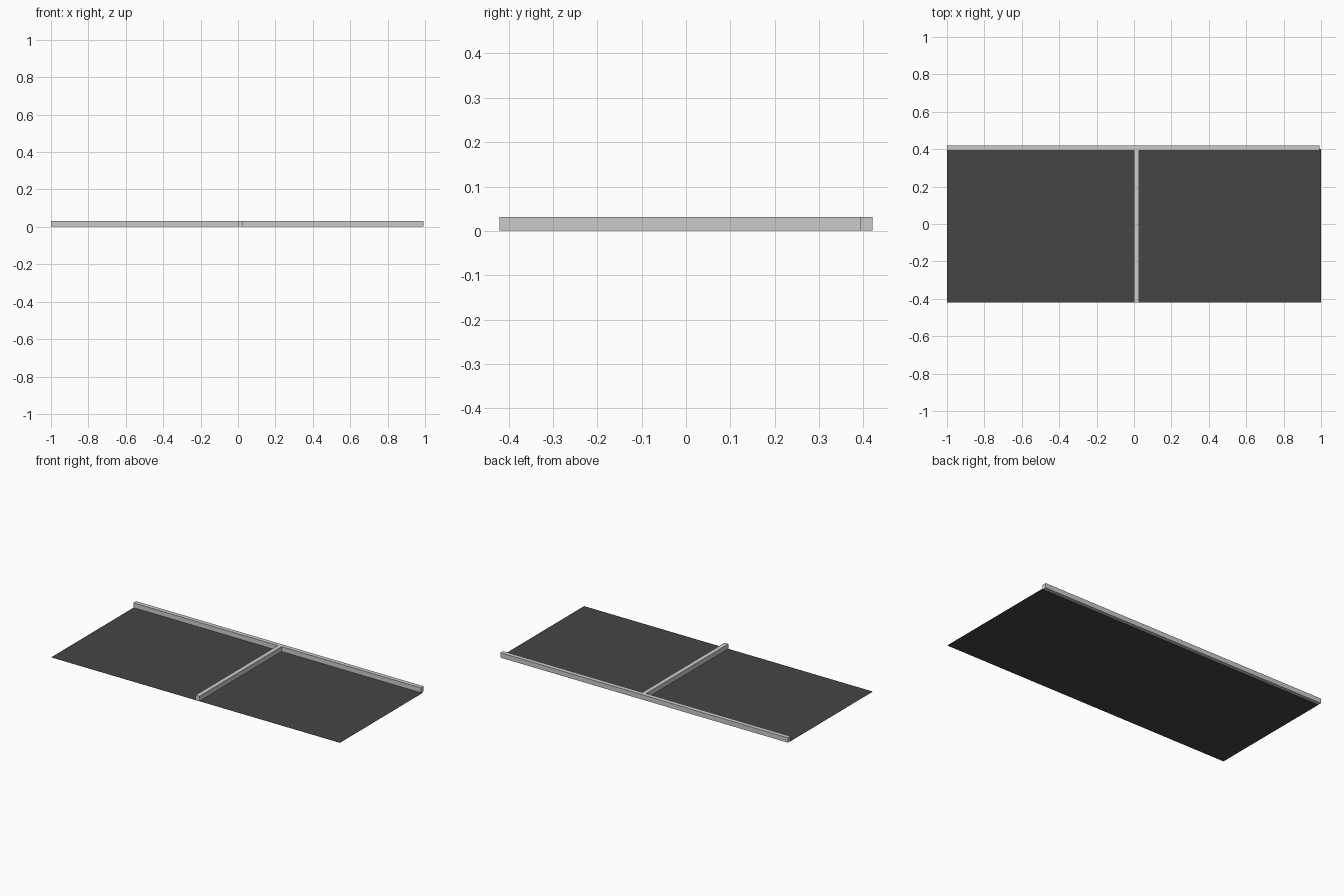
import bpy
import bmesh

if "Cube" in bpy.data.objects:
    bpy.data.objects.remove(bpy.data.objects["Cube"])


def box(name, x0, x1, y0, y1, z0, z1):
    mesh = bpy.data.meshes.new(name)
    bm = bmesh.new()
    bmesh.ops.create_cube(bm, size=1)
    for v in bm.verts:
        v.co = (x1 if v.co.x > 0 else x0,
                y1 if v.co.y > 0 else y0,
                z1 if v.co.z > 0 else z0)
    bm.to_mesh(mesh)
    bm.free()
    obj = bpy.data.objects.new(name, mesh)
    bpy.context.collection.objects.link(obj)
    return obj


# Thin dark panel lying at the base
bpy.ops.mesh.primitive_plane_add(size=1, location=(0, -0.009, 0))
panel = bpy.context.object
panel.name = "panel_sheet"
panel.scale = (2.0, 0.822, 1)
dark = bpy.data.materials.new("dark_sheet")
dark.diffuse_color = (0.06, 0.06, 0.06, 1)
dark.use_nodes = True
dark.node_tree.nodes["Principled BSDF"].inputs["Base Color"].default_value = dark.diffuse_color
panel.data.materials.append(dark)

# Rail along the back edge and the rib that divides the panel
box("back_rail", -1.0, 0.992, 0.393, 0.42, 0.001, 0.031)
box("centre_rib", 0.0, 0.027, -0.42, 0.393, 0.001, 0.031)
